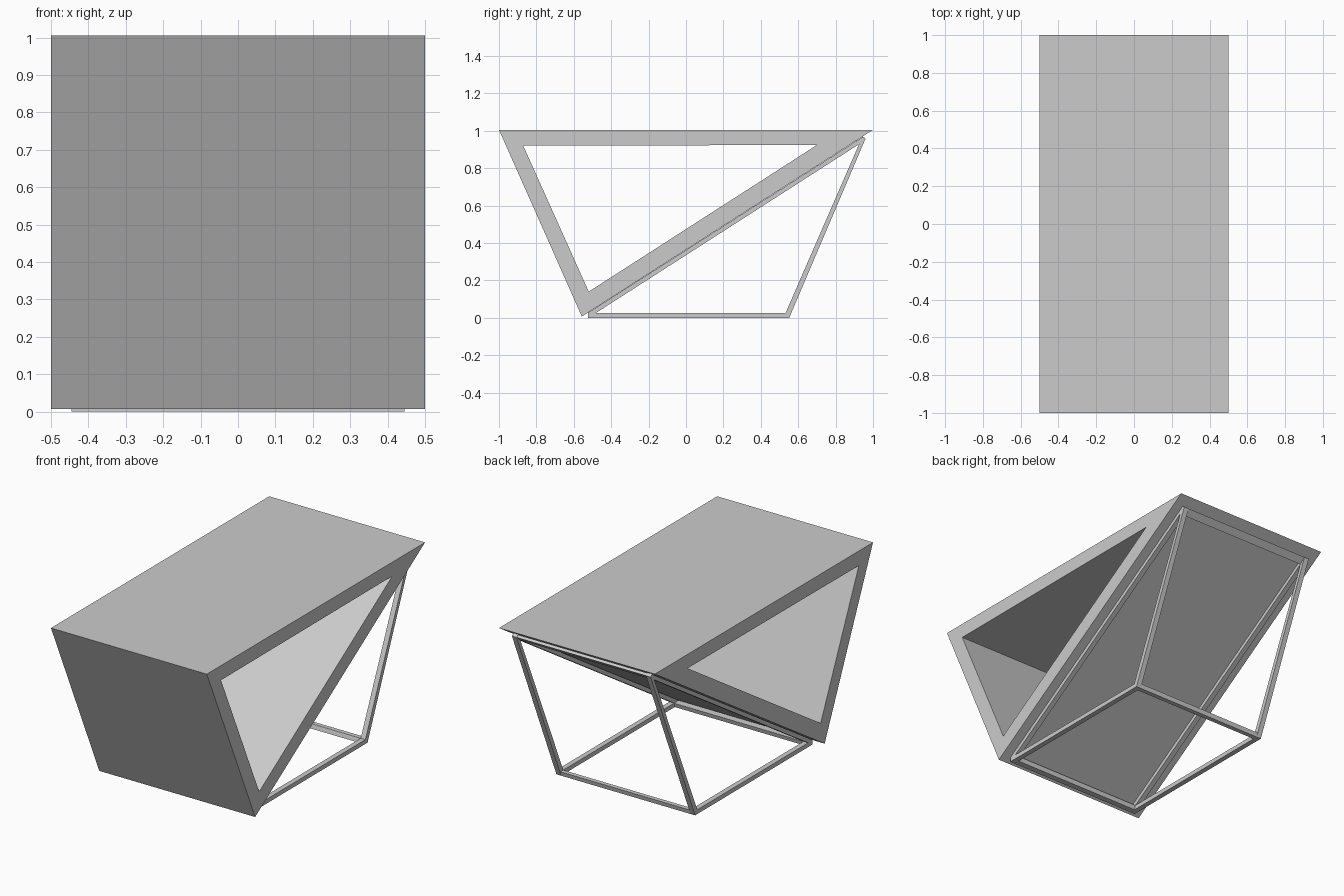
import bpy, bmesh

if "Cube" in bpy.data.objects:
    bpy.data.objects.remove(bpy.data.objects["Cube"])


def finish(name, bm):
    bmesh.ops.recalc_face_normals(bm, faces=bm.faces)
    mesh = bpy.data.meshes.new(name)
    bm.to_mesh(mesh)
    bm.free()
    obj = bpy.data.objects.new(name, mesh)
    bpy.context.collection.objects.link(obj)
    return obj


def bar(name, profile, x0, x1):
    """Solid (y, z) profile extruded along x."""
    bm = bmesh.new()
    face = bm.faces.new([bm.verts.new((x0, y, z)) for y, z in profile])
    ext = bmesh.ops.extrude_face_region(bm, geom=[face])["geom"]
    bmesh.ops.translate(bm, vec=(x1 - x0, 0, 0),
                        verts=[v for v in ext if isinstance(v, bmesh.types.BMVert)])
    return finish(name, bm)


def ring(name, outer, inner, x0, x1):
    """Open loop of material between two matching (y, z) outlines, extruded along x."""
    bm = bmesh.new()
    o0, i0, o1, i1 = [[bm.verts.new((x, y, z)) for y, z in pts]
                      for x in (x0, x1) for pts in (outer, inner)]
    n = len(outer)
    for a in range(n):
        b = (a + 1) % n
        for p, q in ((o0, i0), (i0, i1), (i1, o1), (o1, o0)):
            bm.faces.new((p[a], p[b], q[b], q[a]))
    return finish(name, bm)


# Hollow triangular shell, open on both sides
ring("triangular_shell",
     [(-1, 1.005), (1, 1.005), (-0.557, 0.007)],
     [(-0.87, 0.92), (0.70, 0.924), (-0.52, 0.14)],
     -0.5, 0.5)

# Triangular side frames of the stand
W, T = 0.445, 0.03
outer = [(-0.525, 0), (0.552, 0), (0.96, 0.958), (-0.525, 0.025)]
inner = [(-0.483, 0.025), (0.532, 0.025), (0.925, 0.928)]
for side, label in ((-1, "left"), (1, "right")):
    xs = sorted((side * W, side * (W - T)))
    bar(label + "_base_rail",
        [(-0.525, 0), (0.552, 0), (0.552, 0.025), (-0.525, 0.025)], *xs)
    bar(label + "_back_post",
        [(0.532, 0.025), (0.552, 0), (0.96, 0.958), (0.945, 0.97), (0.925, 0.928)], *xs)
    bar(label + "_sloping_rail",
        [(-0.525, 0.02), (-0.483, 0.025), (0.925, 0.928), (0.945, 0.967), (-0.525, 0.026)], *xs)

# Cross bars joining the side frames
X = W - T
bar("front_cross_bar", [(-0.525, 0), (-0.49, 0), (-0.483, 0.025), (-0.525, 0.026)], -X, X)
bar("back_cross_bar", [(0.525, 0), (0.552, 0), (0.558, 0.025), (0.532, 0.025)], -X, X)
bar("top_cross_bar", [(0.96, 0.958), (0.945, 0.967), (0.91, 0.945), (0.925, 0.928)], -X, X)
